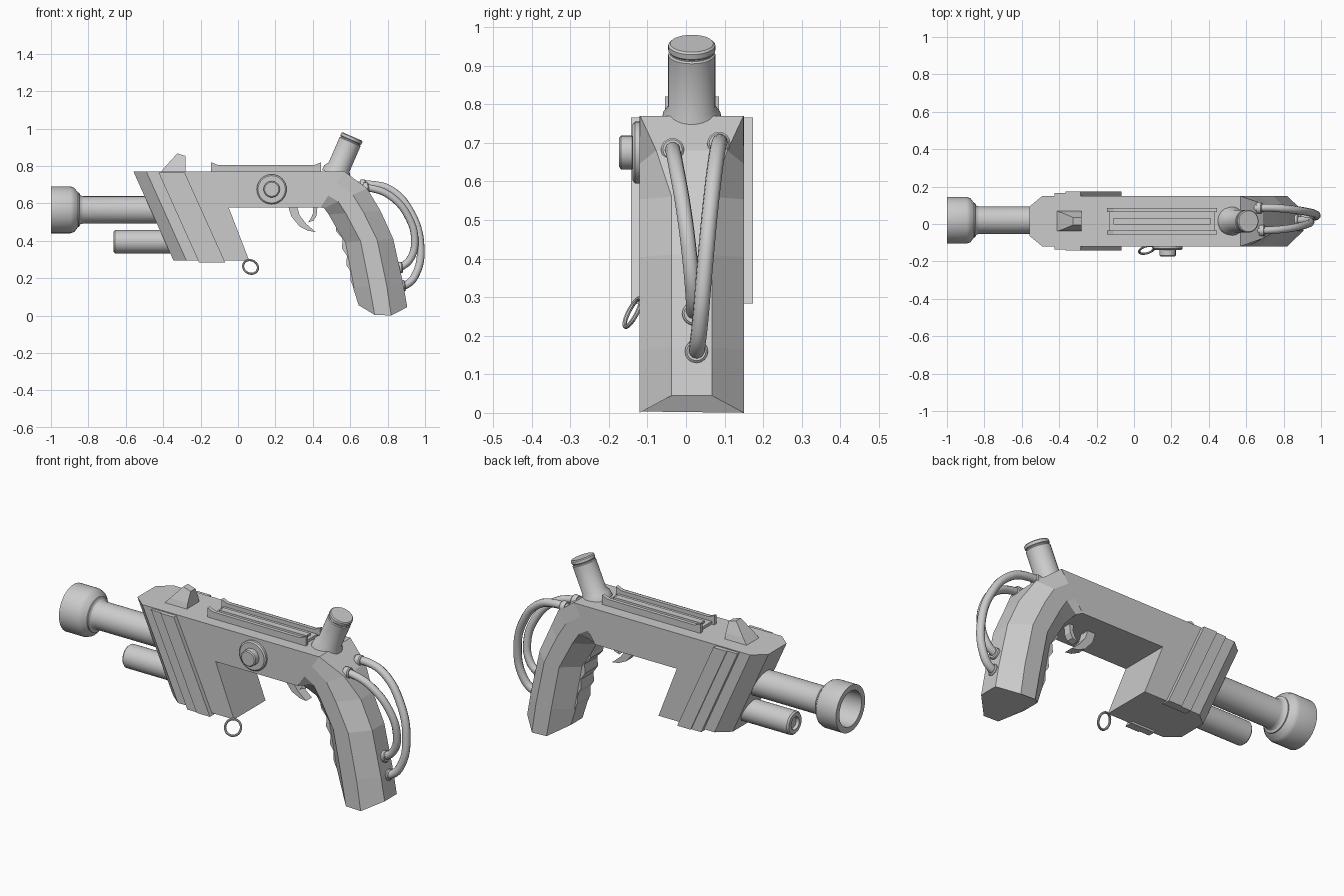
import bpy, bmesh, math
from mathutils import Vector

YC = 0.015   # centre plane of the body
HW = 0.135   # half width of the body


def loft(name, rings, smooth=False, closed=False):
    """Bridge successive rings of points; cap both ends unless closed."""
    bm = bmesh.new()
    vs = [[bm.verts.new(p) for p in r] for r in rings]
    n = len(vs[0])
    pairs = list(zip(vs, vs[1:])) + ([(vs[-1], vs[0])] if closed else [])
    for a, b in pairs:
        for i in range(n):
            j = (i + 1) % n
            bm.faces.new((a[i], a[j], b[j], b[i]))
    if not closed:
        bm.faces.new(vs[0])
        bm.faces.new(vs[-1])
    bmesh.ops.recalc_face_normals(bm, faces=bm.faces)
    me = bpy.data.meshes.new(name)
    bm.to_mesh(me)
    bm.free()
    if smooth:
        me.shade_smooth()
        me.set_sharp_from_angle(angle=math.radians(35))
    ob = bpy.data.objects.new(name, me)
    bpy.context.collection.objects.link(ob)
    return ob


def prism(name, xz, y0, y1):
    return loft(name, [[(x, y, z) for x, z in xz] for y in (y0, y1)])


def lathe(name, profile, origin, axis=(1, 0, 0), seg=32, smooth=True, closed=False):
    """Revolve (radius, distance) pairs about an axis."""
    q = Vector(axis).to_track_quat('Z', 'Y')
    o = Vector(origin)
    rings = []
    for r, t in profile:
        rings.append([o + q @ Vector((r * math.cos(a), r * math.sin(a), t))
                      for a in (2 * math.pi * i / seg for i in range(seg))])
    return loft(name, rings, smooth, closed)


def cable(name, pts, radius):
    cu = bpy.data.curves.new(name, 'CURVE')
    cu.dimensions = '3D'
    cu.bevel_depth, cu.bevel_resolution, cu.resolution_u = radius, 3, 8
    cu.use_fill_caps = True
    sp = cu.splines.new('BEZIER')
    sp.bezier_points.add(len(pts) - 1)
    for bp, p in zip(sp.bezier_points, pts):
        bp.co = p
        bp.handle_left_type = bp.handle_right_type = 'AUTO'
    ob = bpy.data.objects.new(name, cu)
    bpy.context.collection.objects.link(ob)
    bpy.ops.object.select_all(action='DESELECT')
    ob.select_set(True)
    bpy.context.view_layer.objects.active = ob
    bpy.ops.object.convert(target='MESH')


# Main body with slanted front block
prism("body", [(-0.49, 0.77), (-0.276, 0.294), (0.06, 0.294), (-0.05, 0.578),
               (0.44, 0.578), (0.57, 0.77)], YC - HW, YC + HW)

# Chamfered slanted nose
loft("body_nose", [[(-0.49 + d, YC - h, 0.77), (-0.49 + d, YC + h, 0.77),
                    (-0.276 + d, YC + h, 0.294), (-0.276 + d, YC - h, 0.294)]
                   for d, h in ((0, HW), (-0.069, 0.078))])

# Raised slanted bands on both sides
for side, s in (("near", -1), ("far", 1)):
    for i, (a, b, h) in enumerate(((-0.425, -0.365, 0.152), (-0.365, -0.285, 0.158))):
        prism(f"side_band_{side}_{i}", [(a, 0.765), (b, 0.765), (b + 0.217, 0.283), (a + 0.217, 0.283)],
              YC + s * (HW - 0.02), YC + s * h)

# Grip, an eight-sided loft: (front x, z), (back x, z), front/back flat half width, sag
keys = [((0.44, 0.578), (0.57, 0.77), 0.134, 0.134, 0),
        ((0.46, 0.575), (0.69, 0.68), 0.11, 0.092, 0),
        ((0.485, 0.54), (0.762, 0.56), 0.06, 0.052, 0),
        ((0.57, 0.39), (0.83, 0.41), 0.05, 0.052, 0),
        ((0.615, 0.15), (0.883, 0.17), 0.05, 0.052, 0),
        ((0.645, 0.055), (0.905, 0.045), 0.05, 0.052, 0.048)]
rings = []
for f, b, hf, hb, sag in keys:
    f, b = Vector((f[0], 0, f[1])), Vector((b[0], 0, b[1]))
    ring = []
    for t, y in ((0, -hf), (0.33, -HW), (0.67, -HW), (1, -hb), (1, hb), (0.67, HW), (0.33, HW), (0, hf)):
        p = f.lerp(b, t) + Vector((0, YC + y, 0))
        if 0 < t < 1:
            p.z -= sag
        ring.append(p)
    rings.append(ring)
loft("grip", rings)

# Finger ridges on the grip front
prism("finger_ridges", [(0.52, 0.50), (0.525, 0.45), (0.56, 0.41), (0.555, 0.36), (0.582, 0.32),
                        (0.58, 0.27), (0.602, 0.235), (0.60, 0.19), (0.618, 0.15), (0.68, 0.17),
                        (0.64, 0.42)], YC - 0.055, YC + 0.055)

# Barrel with flared hollow muzzle
lathe("barrel", [(0.05, 0.45), (0.05, 0.17), (0.092, 0.15), (0.095, 0.0), (0.125, 0.0), (0.125, 0.105),
                 (0.118, 0.125), (0.088, 0.148), (0.076, 0.16), (0.073, 0.175), (0.073, 0.62)],
      (-1.0, 0.02, 0.565))

# Lower tube
lathe("lower_tube", [(0.03, 0.015), (0.034, 0.0), (0.055, 0.0), (0.062, 0.008), (0.062, 0.35)],
      (-0.665, YC, 0.395))

# Front sight
loft("front_sight", [[(-0.415, YC - 0.055, 0.765), (-0.28, YC - 0.055, 0.765),
                      (-0.28, YC + 0.055, 0.765), (-0.415, YC + 0.055, 0.765)],
                     [(-0.385, YC - 0.045, 0.80), (-0.28, YC - 0.045, 0.80),
                      (-0.28, YC + 0.045, 0.80), (-0.385, YC + 0.045, 0.80)],
                     [(-0.325, YC - 0.02, 0.867), (-0.28, YC - 0.02, 0.853),
                      (-0.28, YC + 0.02, 0.853), (-0.325, YC + 0.02, 0.867)]])

# Top rail: base, two side walls with raised ends, centre rib
prism("rail_base", [(-0.13, 0.765), (0.43, 0.765), (0.43, 0.785), (-0.13, 0.785)], YC - 0.055, YC + 0.055)
for side, s in (("near", -1), ("far", 1)):
    prism(f"rail_wall_{side}", [(-0.145, 0.765), (-0.145, 0.82), (-0.11, 0.806), (0.41, 0.806),
                                (0.445, 0.82), (0.445, 0.765)], YC + s * 0.05, YC + s * 0.07)
prism("rail_rib", [(-0.11, 0.78), (0.41, 0.78), (0.41, 0.797), (-0.11, 0.797)], YC - 0.018, YC + 0.018)

# Leaning rear canister
lathe("rear_canister", [(0.078, -0.03), (0.075, 0.0), (0.061, 0.02), (0.061, 0.168), (0.057, 0.172),
                        (0.057, 0.176), (0.061, 0.18), (0.061, 0.194), (0.056, 0.199)],
      (0.532, YC, 0.775), (0.4, 0, 0.917))

# Side dial
lathe("dial_plate", [(0.08, 0), (0.08, 0.022), (0.073, 0.028)], (0.18, -0.11, 0.675), (0, -1, 0))
lathe("dial_knob", [(0.035, 0), (0.035, 0.018), (0.044, 0.022), (0.044, 0.05), (0.038, 0.055)],
      (0.18, -0.118, 0.675), (0, -1, 0), seg=16)

# Lanyard ring
lathe("lanyard_ring", [(0.041 + 0.006 * math.cos(a), 0.006 * math.sin(a))
                       for a in (2 * math.pi * i / 8 for i in range(8))],
      (0.067, -0.138, 0.26), (0.25, -0.85, 0.45), closed=True)

# Trigger and inner hook
prism("trigger", [(0.268, 0.585), (0.285, 0.53), (0.33, 0.475), (0.375, 0.453), (0.415, 0.447),
                  (0.365, 0.49), (0.33, 0.535), (0.315, 0.585)], YC - 0.025, YC + 0.025)
prism("trigger_hook", [(0.425, 0.585), (0.42, 0.535), (0.405, 0.508), (0.375, 0.498), (0.392, 0.525),
                       (0.402, 0.55), (0.40, 0.585)], YC - 0.02, YC + 0.02)

# Cables looping from the body back to the grip, with collars
cable("cable_outer", [(0.62, 0.085, 0.695), (0.72, 0.087, 0.70), (0.82, 0.08, 0.67), (0.925, 0.065, 0.55),
                      (0.976, 0.048, 0.37), (0.95, 0.035, 0.22), (0.90, 0.028, 0.165), (0.85, 0.027, 0.155)], 0.021)
cable("cable_inner", [(0.62, -0.035, 0.68), (0.71, -0.034, 0.68), (0.82, -0.025, 0.635), (0.915, -0.005, 0.52),
                      (0.945, 0.01, 0.40), (0.925, 0.018, 0.31), (0.88, 0.02, 0.265), (0.83, 0.02, 0.25)], 0.02)
for i, p in enumerate(((0.655, 0.085, 0.696), (0.67, -0.035, 0.68), (0.865, 0.027, 0.157), (0.85, 0.02, 0.255))):
    lathe(f"cable_collar_{i}", [(0.03, 0), (0.03, 0.025), (0.025, 0.03)], p, (1, 0, 0.1), seg=16)
